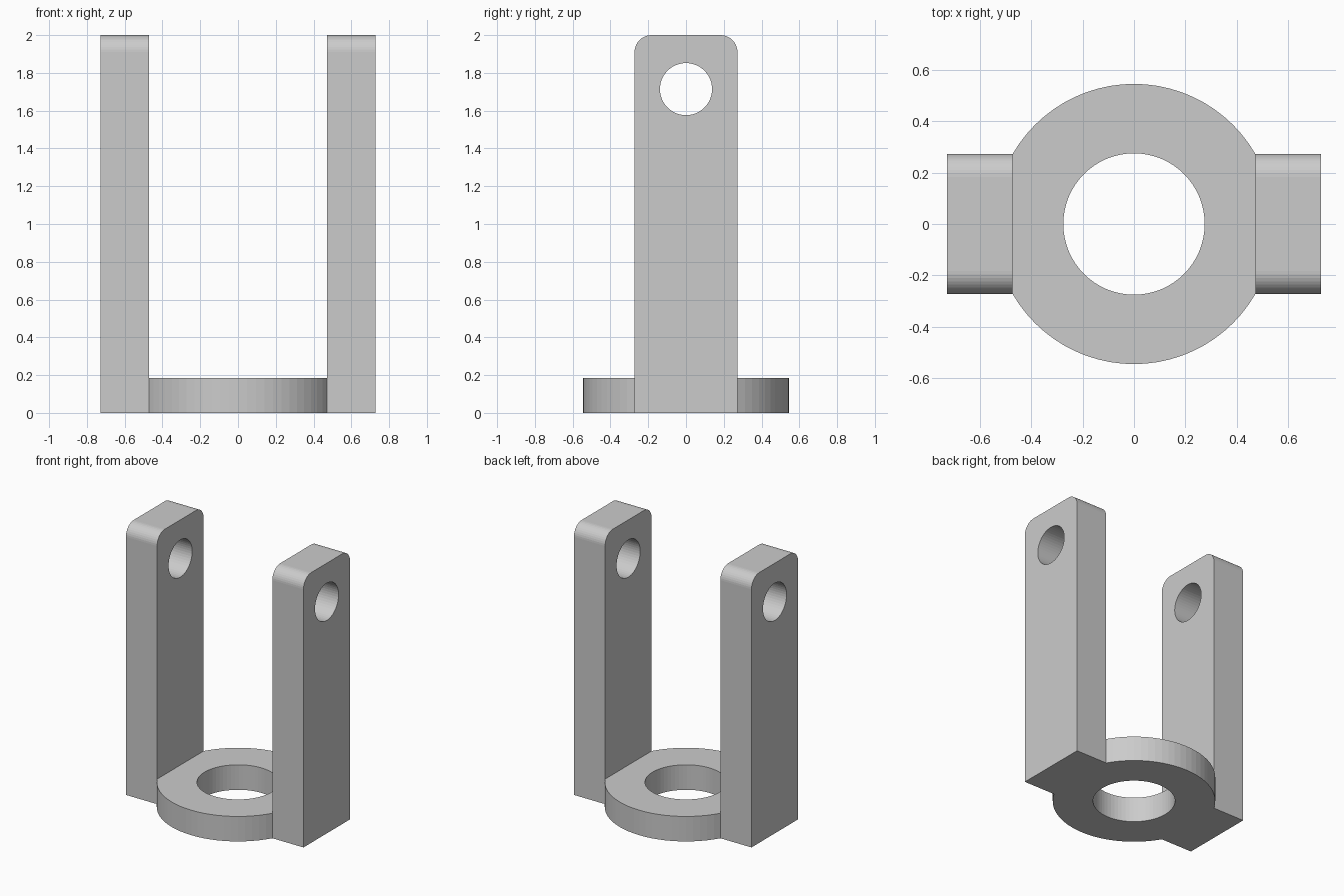
import bpy, bmesh
from math import cos, sin, radians

if "Cube" in bpy.data.objects:
    bpy.data.objects.remove(bpy.data.objects["Cube"])

R_OUT, R_IN, BASE_H = 0.545, 0.275, 0.185      # base ring
X_IN, X_OUT, HALF_W, TOP = 0.472, 0.727, 0.2725, 2.0   # arms
FILLET, HOLE_Z, HOLE_R = 0.09, 1.714, 0.138


def arc(cx, cy, r, start, end, steps):
    """Points along an arc, both ends included (angles in degrees)."""
    angles = [radians(start + (end - start) * i / steps) for i in range(steps + 1)]
    return [(cx + r * cos(a), cy + r * sin(a)) for a in angles]


def circle(cx, cy, r, steps):
    return arc(cx, cy, r, 0, 360, steps)[:-1]


def plate(name, loops, low, high, place):
    """Solid plate from an outline and its holes; place maps (u, v, depth) to xyz."""
    bm = bmesh.new()
    caps = ([], [])
    for loop in loops:
        rings = [[bm.verts.new(place(u, v, d)) for u, v in loop] for d in (low, high)]
        n = len(loop)
        for i in range(n):
            j = (i + 1) % n
            bm.faces.new((rings[0][i], rings[0][j], rings[1][j], rings[1][i]))
        for cap, ring in zip(caps, rings):
            cap += [bm.edges.get((ring[i], ring[(i + 1) % n])) for i in range(n)]
    normal = place(0, 0, 1)
    for cap in caps:
        bmesh.ops.triangle_fill(bm, edges=cap, use_beauty=True, normal=normal)
    bmesh.ops.recalc_face_normals(bm, faces=bm.faces[:])
    mesh = bpy.data.meshes.new(name)
    bm.to_mesh(mesh)
    bm.free()
    obj = bpy.data.objects.new(name, mesh)
    bpy.context.collection.objects.link(obj)
    return obj


# Base ring, cut flat where the arms meet it
ring_outline = (arc(0, 0, R_OUT, 30, 150, 24) + arc(0, 0, R_OUT, 210, 330, 24))
ring_outline = [(max(-X_IN, min(X_IN, x)), y) for x, y in ring_outline]
plate("base_ring", [ring_outline, circle(0, 0, R_IN, 64)], 0, BASE_H,
      lambda u, v, d: (u, v, d))

# Two upright arms with rounded top corners and a pin hole
arm_outline = ([(-HALF_W, 0), (HALF_W, 0)]
               + arc(HALF_W - FILLET, TOP - FILLET, FILLET, 0, 90, 10)
               + arc(FILLET - HALF_W, TOP - FILLET, FILLET, 90, 180, 10))
pin_hole = circle(0, HOLE_Z, HOLE_R, 48)
for name, side in (("left_arm", -1), ("right_arm", 1)):
    plate(name, [arm_outline, pin_hole], X_IN * side, X_OUT * side,
          lambda u, v, d: (d, u, v))
